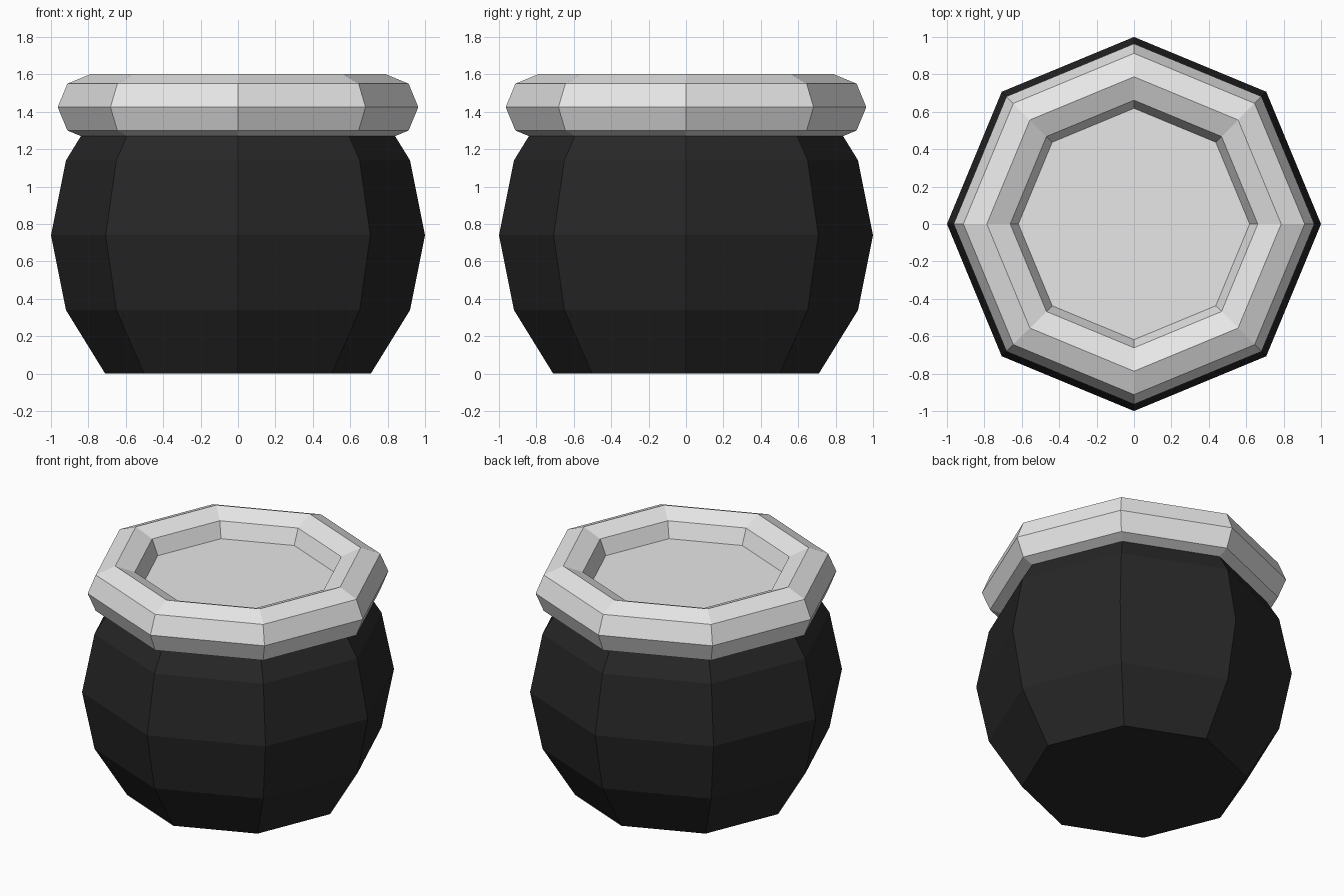
import bpy, bmesh
from math import cos, sin, pi

cube = bpy.data.objects.get("Cube")
if cube:
    bpy.data.objects.remove(cube, do_unlink=True)

SIDES = 8


def material(name, rgb):
    mat = bpy.data.materials.new(name)
    mat.use_nodes = True
    mat.diffuse_color = (*rgb, 1)
    mat.node_tree.nodes["Principled BSDF"].inputs["Base Color"].default_value = (*rgb, 1)
    return mat


def lathe(name, profile, mat, closed=False):
    """Turn a (radius, height) profile into a faceted ring or a capped body."""
    bm = bmesh.new()
    rings = [[bm.verts.new((r * cos(2 * pi * i / SIDES), r * sin(2 * pi * i / SIDES), z))
              for i in range(SIDES)] for r, z in profile]
    pairs = list(zip(rings, rings[1:]))
    if closed:
        pairs.append((rings[-1], rings[0]))
    else:
        bm.faces.new(rings[0])
        bm.faces.new(rings[-1])
    for a, b in pairs:
        for i in range(SIDES):
            j = (i + 1) % SIDES
            bm.faces.new((a[i], a[j], b[j], b[i]))
    bmesh.ops.recalc_face_normals(bm, faces=bm.faces)
    mesh = bpy.data.meshes.new(name)
    bm.to_mesh(mesh)
    bm.free()
    mesh.materials.append(mat)
    obj = bpy.data.objects.new(name, mesh)
    bpy.context.collection.objects.link(obj)
    return obj


black = material("black", (0.02, 0.02, 0.02))
pale_grey = material("pale grey", (0.8, 0.8, 0.8))

# Bulging pot body
lathe("pot_body", [(0.71, 0), (0.92, 0.34), (1, 0.74), (0.92, 1.14), (0.76, 1.4)], black)

# Thick rim with an octagonal cross-section
rim = [(0.787 + 0.177 * cos(2 * pi * k / SIDES), 1.425 + 0.177 * sin(2 * pi * k / SIDES))
       for k in range(SIDES)]
lathe("rim", rim, pale_grey, closed=True)

# Flat filling inside the rim
lathe("filling", [(0.7, 1.41), (0.7, 1.445)], pale_grey)
